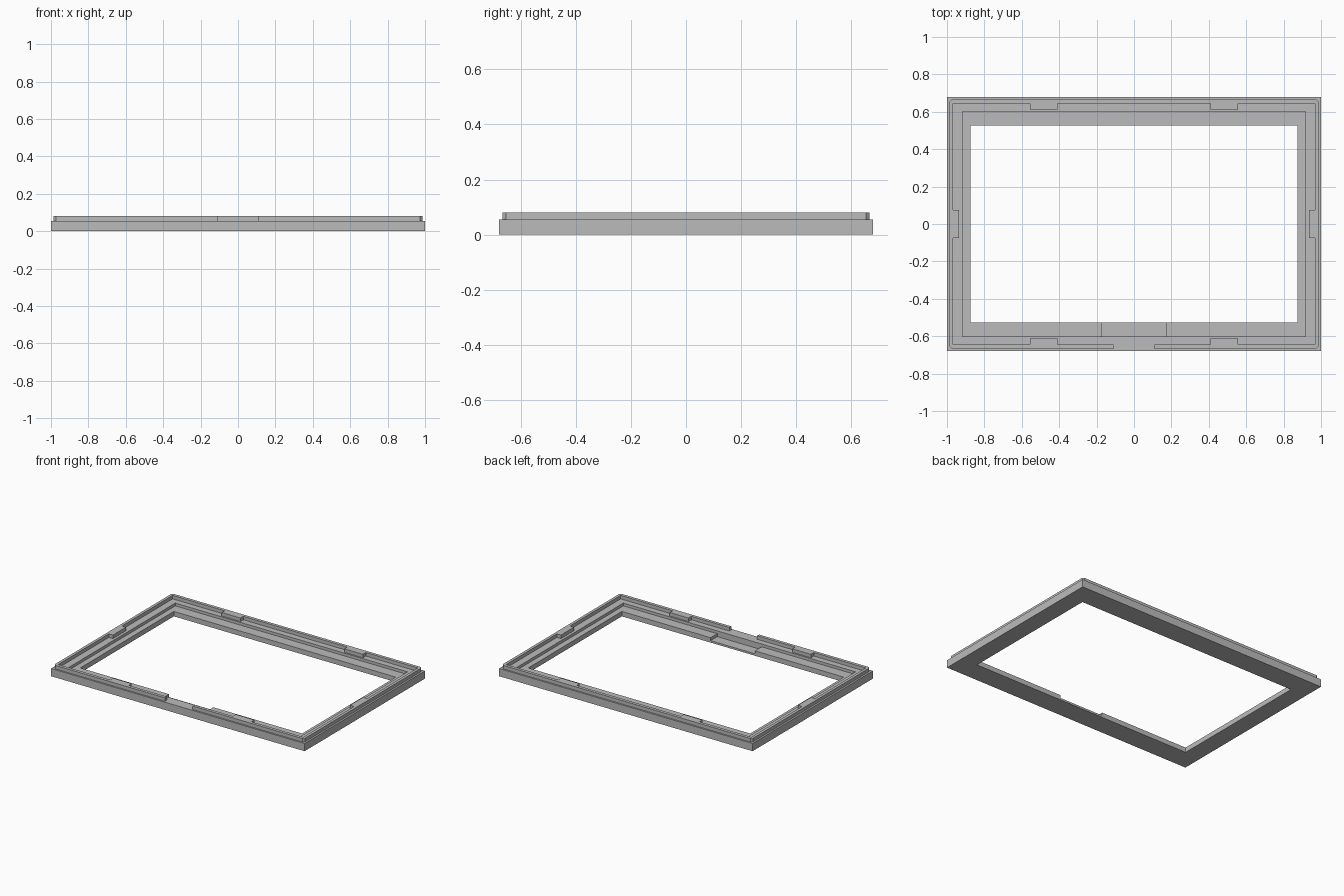
import bpy
import bmesh

default = bpy.data.objects.get("Cube")
if default:
    bpy.data.objects.remove(default, do_unlink=True)

grey = bpy.data.materials.new("plain grey")
grey.use_nodes = True
grey.diffuse_color = (0.5, 0.5, 0.5, 1)
bsdf = next(n for n in grey.node_tree.nodes if n.type == 'BSDF_PRINCIPLED')
bsdf.inputs["Base Color"].default_value = grey.diffuse_color

STEP, TOP = 0.055, 0.08      # base top and rim top


def block(name, x, y, z, chamfer=0.0):
    """Box between the given (min, max) pairs, with optional cut upright corners."""
    bm = bmesh.new()
    bmesh.ops.create_cube(bm, size=1)
    for v in bm.verts:
        v.co = [lo + (c + 0.5) * (hi - lo) for c, (lo, hi) in zip(v.co, (x, y, z))]
    if chamfer:
        upright = [e for e in bm.edges
                   if abs(e.verts[0].co.z - e.verts[1].co.z) > 1e-4]
        bmesh.ops.bevel(bm, geom=upright, offset=chamfer, segments=1, affect='EDGES')
    mesh = bpy.data.meshes.new(name)
    bm.to_mesh(mesh)
    bm.free()
    mesh.materials.append(grey)
    ob = bpy.data.objects.new(name, mesh)
    bpy.context.collection.objects.link(ob)
    return ob


def centred(name, hx, hy, z, chamfer=0.0):
    return block(name, (-hx, hx), (-hy, hy), z, chamfer)


def combine(target, tool, operation='DIFFERENCE'):
    """Apply a boolean and remove the tool."""
    tool.hide_render = True
    mod = target.modifiers.new("cut", 'BOOLEAN')
    mod.operation, mod.solver, mod.object = operation, 'EXACT', tool
    bpy.context.view_layer.objects.active = target
    bpy.ops.object.modifier_apply(modifier=mod.name)
    bpy.data.objects.remove(tool, do_unlink=True)


# Base frame: window opening, recessed seat, and a deeper slot at the front
base = centred("base_frame", 1.0, 0.678, (0, STEP))
combine(base, centred("seat_cutter", 0.916, 0.602, (0.035, 0.2)))
combine(base, centred("opening_cutter", 0.875, 0.527, (-0.1, 0.2)))
combine(base, block("slot_cutter", (-0.175, 0.175), (-0.602, -0.4), (0.014, 0.2)))

# Raised rim with chamfered corners
rim = centred("raised_rim", 0.987, 0.667, (STEP, TOP), 0.013)
combine(rim, centred("rim_cutter", 0.967, 0.645, (0, 0.2)))
combine(rim, block("gap_cutter", (-0.11, 0.11), (-0.8, -0.5), (0, 0.2)))

# Inward retaining tabs: two on each long side, one on each short side
for s in (-1, 1):
    for t in (-1, 1):
        combine(rim, block("long_side_tab", sorted((t * 0.41, t * 0.557)),
                           sorted((s * 0.612, s * 0.656)), (STEP, TOP)), 'UNION')
    combine(rim, block("short_side_tab", sorted((s * 0.935, s * 0.977)),
                       (-0.074, 0.074), (STEP, TOP)), 'UNION')
